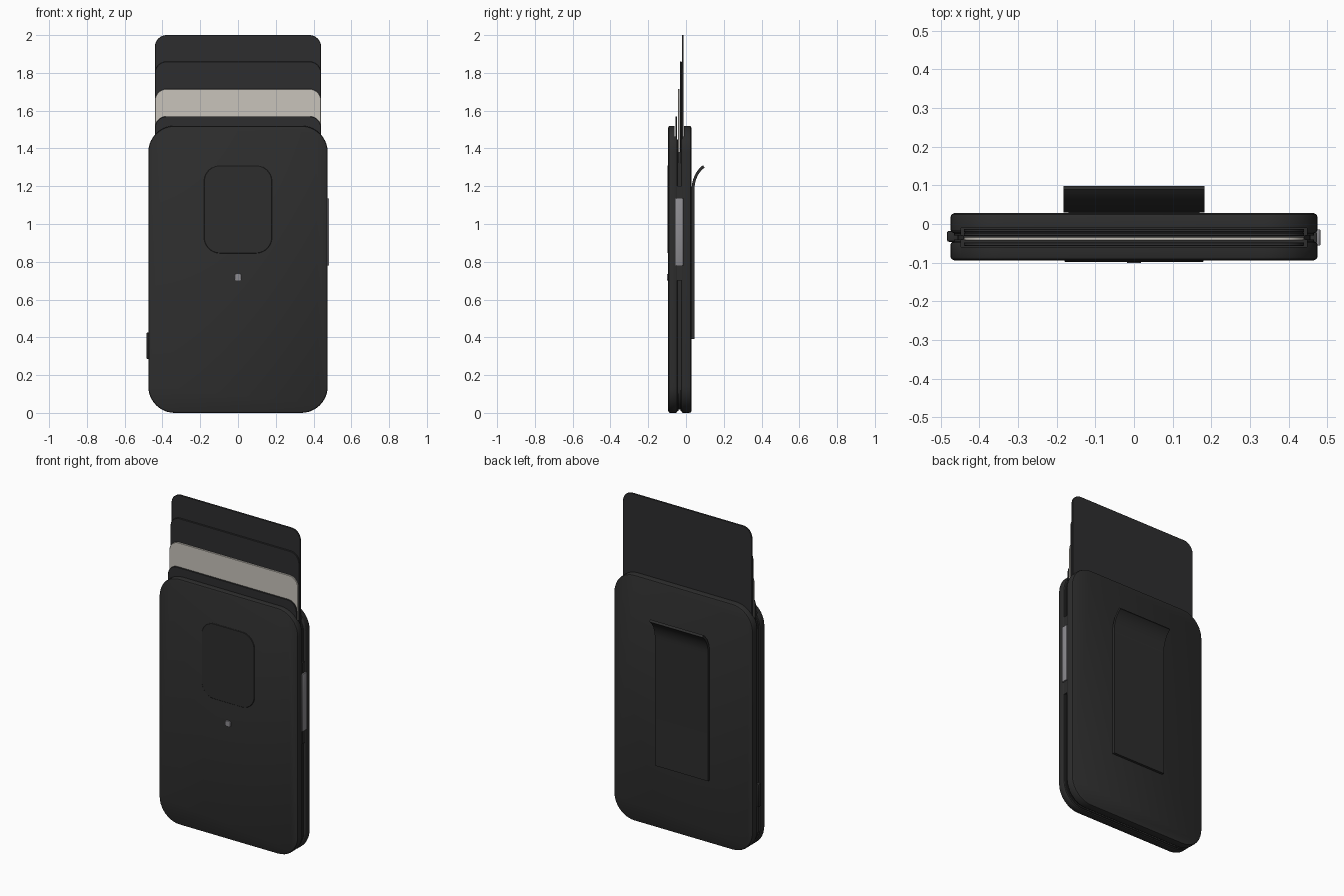
import bpy, bmesh, math
from mathutils import Vector

if "Cube" in bpy.data.objects:
    bpy.data.objects.remove(bpy.data.objects["Cube"])


def material(name, rgb):
    m = bpy.data.materials.new(name)
    m.diffuse_color = (*rgb, 1)
    m.use_nodes = True
    m.node_tree.nodes["Principled BSDF"].inputs["Base Color"].default_value = m.diffuse_color
    return m


BLACK = material("matte black", (0.026, 0.026, 0.026))
CARD = material("card black", (0.027, 0.027, 0.028))
CREAM = material("cream card", (0.58, 0.55, 0.50))
GREY = material("metal grey", (0.27, 0.265, 0.285))


def outline(w, z0, z1, r, inset, seg):
    """Rounded rectangle in the xz plane, shrunk by inset."""
    r2 = max(r - inset, 0.002)
    cx, lo, hi = w / 2 - inset - r2, z0 + inset + r2, z1 - inset - r2
    pts = []
    for i, (x, z) in enumerate([(cx, hi), (-cx, hi), (-cx, lo), (cx, lo)]):
        for k in range(seg + 1):
            a = math.pi / 2 * (i + k / seg)
            pts.append((x + r2 * math.cos(a), z + r2 * math.sin(a)))
    return pts


def finish(name, bm, mat, smooth=True):
    bmesh.ops.recalc_face_normals(bm, faces=bm.faces)
    me = bpy.data.meshes.new(name)
    bm.to_mesh(me)
    bm.free()
    me.materials.append(mat)
    ob = bpy.data.objects.new(name, me)
    bpy.context.collection.objects.link(ob)
    if smooth:
        bpy.context.view_layer.objects.active = ob
        ob.select_set(True)
        bpy.ops.object.shade_smooth_by_angle(angle=math.radians(30))
        ob.select_set(False)
    return ob


def slab(name, w, z0, z1, r, layers, mat, x=0, seg=10):
    """Rounded panel lofted through (y, inset) layers."""
    bm = bmesh.new()
    rings = [[bm.verts.new((px + x, y, pz)) for px, pz in outline(w, z0, z1, r, ins, seg)]
             for y, ins in layers]
    n = len(rings[0])
    for a, b in zip(rings, rings[1:]):
        for i in range(n):
            j = (i + 1) % n
            bm.faces.new((a[i], a[j], b[j], b[i]))
    bm.faces.new(rings[0])
    bm.faces.new(rings[-1])
    return finish(name, bm, mat)


def box(name, lo, hi, mat, bevel=0):
    bm = bmesh.new()
    bmesh.ops.create_cube(bm, size=1)
    lo, hi = Vector(lo), Vector(hi)
    for v in bm.verts:
        v.co = Vector(((lo[i] + hi[i]) / 2 + v.co[i] * (hi[i] - lo[i]) for i in range(3)))
    if bevel:
        bmesh.ops.bevel(bm, geom=bm.edges[:], offset=bevel, segments=2, affect='EDGES', profile=0.5)
    return finish(name, bm, mat, bevel > 0)


# Two outer shells with softened rims and stepped inner edges
W, TOP, R = 0.95, 1.52, 0.14
front = slab("front_shell", W, 0, TOP, R,
             [(-0.094, 0.009), (-0.091, 0.003), (-0.085, 0), (-0.054, 0), (-0.048, 0.003),
              (-0.045, 0.009), (-0.040, 0.010)], BLACK)
back = slab("back_shell", W, 0, TOP, R,
            [(-0.030, 0.010), (-0.024, 0.009), (-0.021, 0.003), (-0.016, 0), (0.018, 0),
             (0.025, 0.003), (0.028, 0.009)], BLACK)
core = slab("core_spacer", W, 0, 1.46, R, [(-0.046, 0.018), (-0.020, 0.018)], BLACK)

# Card slot opened at the top of the shells
slot = box("slot_cutter", (-0.448, -0.060, 1.38), (0.448, -0.010, 1.7), BLACK)
slot.hide_render = True
slot.display_type = 'WIRE'
for ob in (front, back, core):
    mod = ob.modifiers.new("slot", 'BOOLEAN')
    mod.operation = 'DIFFERENCE'
    mod.object = slot
    mod.solver = 'EXACT'

# Fanned cards, tallest at the back
for name, y, top, mat in [("card_back", -0.017, 2.0, CARD), ("card_second", -0.027, 1.86, CARD),
                          ("card_cream", -0.038, 1.715, CREAM), ("card_front", -0.052, 1.57, CARD)]:
    slab(name, 0.88, 1.2, top, 0.062,
         [(y - 0.0045, 0.002), (y - 0.003, 0), (y + 0.003, 0), (y + 0.0045, 0.002)], mat, seg=8)

# Front thumb pad and small lamp
slab("thumb_pad", 0.36, 0.845, 1.31, 0.085,
     [(-0.090, 0), (-0.096, 0), (-0.098, 0.002)], BLACK)
slab("lamp", 0.036, 0.70, 0.736, 0.010, [(-0.090, 0), (-0.100, 0), (-0.101, 0.001)], GREY, seg=3)

# Side controls
box("side_button", (0.46, -0.056, 0.78), (0.482, -0.014, 1.135), GREY, 0.002)
box("button_mount", (0.44, -0.048, 0.70), (0.474, -0.022, 1.20), BLACK)
box("side_latch", (-0.484, -0.046, 0.285), (-0.45, -0.018, 0.425), BLACK, 0.005)

# Belt clip: flat plate whose top flares away from the back
path = [(0.037, 0.39), (0.037, 1.17)]
for k in range(1, 11):
    a = math.radians(63) * k / 10
    path.append((0.037 + 0.105 * (1 - math.cos(a)), 1.18 + 0.14 * math.sin(a)))
bm = bmesh.new()
rows = []
for i, p in enumerate(path):
    a, b = path[max(i - 1, 0)], path[min(i + 1, len(path) - 1)]
    t = Vector((b[0] - a[0], b[1] - a[1])).normalized()
    n = Vector((t.y, -t.x)) * 0.0075
    rows.append([bm.verts.new((x, p[0] + s * n.x, p[1] + s * n.y))
                 for x, s in ((-0.182, -1), (0.182, -1), (0.182, 1), (-0.182, 1))])
for a, b in zip(rows, rows[1:]):
    for i in range(4):
        j = (i + 1) % 4
        bm.faces.new((a[i], a[j], b[j], b[i]))
bm.faces.new(rows[0])
bm.faces.new(rows[-1])
finish("belt_clip", bm, BLACK)
# Short spacer joining the clip to the back
box("clip_mount", (-0.17, 0.022, 0.40), (0.17, 0.034, 1.10), BLACK)
